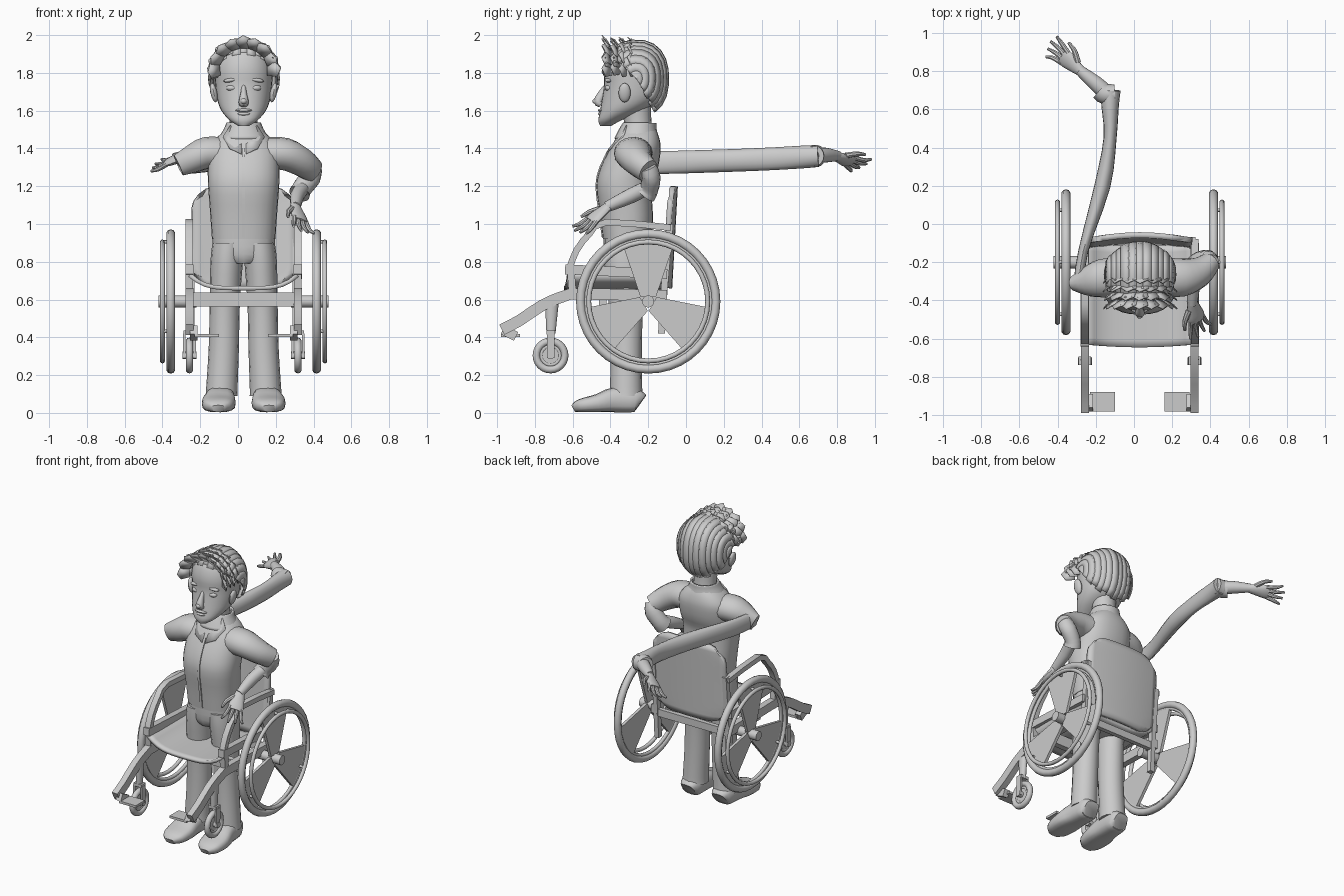
import bpy, bmesh, random
from math import sin, cos, pi, radians, copysign
from mathutils import Vector, Matrix

random.seed(4)
CX = 0.03  # shared centre line of figure and chair
X, Y, Z = Vector((1, 0, 0)), Vector((0, 1, 0)), Vector((0, 0, 1))

cube = bpy.data.objects.get("Cube")
if cube:
    bpy.data.objects.remove(cube, do_unlink=True)

grey = bpy.data.materials.new("plain grey")
grey.use_nodes = True
grey.diffuse_color = (0.6, 0.6, 0.6, 1)
grey.node_tree.nodes["Principled BSDF"].inputs["Base Color"].default_value = grey.diffuse_color


def finish(name, bm, angle=40, thick=0):
    bmesh.ops.recalc_face_normals(bm, faces=bm.faces)
    me = bpy.data.meshes.new(name)
    bm.to_mesh(me)
    bm.free()
    me.materials.append(grey)
    ob = bpy.data.objects.new(name, me)
    bpy.context.collection.objects.link(ob)
    bpy.ops.object.select_all(action="DESELECT")
    ob.select_set(True)
    bpy.context.view_layer.objects.active = ob
    bpy.ops.object.shade_smooth_by_angle(angle=radians(angle))
    if thick:
        mod = ob.modifiers.new("thickness", "SOLIDIFY")
        mod.thickness, mod.offset = thick, 0


def resample(st, steps):
    # Smooth curve through stations (x, y, z, half width, half depth)
    st = [Vector(s) for s in st]
    out = []
    for i in range(len(st) - 1):
        p0, p1, p2, p3 = st[max(i - 1, 0)], st[i], st[i + 1], st[min(i + 2, len(st) - 1)]
        for k in range(steps):
            t = k / steps
            out.append(0.5 * (2 * p1 + (p2 - p0) * t + (2 * p0 - 5 * p1 + 4 * p2 - p3) * t * t
                              + (3 * p1 - p0 - 3 * p2 + p3) * t ** 3))
    return out + [st[-1]]


def power(c, sq):
    return copysign(abs(c) ** sq, c)


def sweep(name, stations, ref=Z, n=16, steps=3, flat=False, sq=1.0, caps=True, thick=0):
    st = resample(stations, steps)
    bm, rings = bmesh.new(), []
    phase = pi / 4 if n == 4 else 0
    grow = 2 ** 0.5 if n == 4 else 1
    for i, s in enumerate(st):
        a, b = st[max(i - 1, 0)], st[min(i + 1, len(st) - 1)]
        t = Z if flat else (Vector(b[:3]) - Vector(a[:3])).normalized()
        side = t.cross(ref).normalized()
        up = side.cross(t)
        ring = []
        for k in range(n):
            a = 2 * pi * k / n + phase
            ring.append(bm.verts.new(Vector(s[:3]) + grow * (side * power(cos(a), sq) * s[3]
                                                             + up * power(sin(a), sq) * s[4])))
        rings.append(ring)
    for r, q in zip(rings, rings[1:]):
        for k in range(n):
            bm.faces.new((r[k], r[(k + 1) % n], q[(k + 1) % n], q[k]))
    if caps:
        bm.faces.new(rings[0])
        bm.faces.new(rings[-1])
    finish(name, bm, thick=thick)


def loft(name, rows, x=CX, **kw):
    # Upright body part from rows (z, y, half width, half depth)
    sweep(name, [(x, y, z, w, d) for z, y, w, d in rows], ref=Y, flat=True, **kw)


def bar(name, x, pts, half, wide):
    # Square rail following (y, z) points at a given x
    sweep(name, [(x, y, z, half, wide) for y, z in pts], ref=X, n=4, steps=2)


def box(name, loc, size):
    bm = bmesh.new()
    bmesh.ops.create_cube(bm, size=1, matrix=Matrix.Translation(loc) @ Matrix.Diagonal((*size, 1)))
    finish(name, bm)


def ball(name, loc, size, tilt=0):
    bm = bmesh.new()
    m = Matrix.Translation(loc) @ Matrix.Rotation(tilt, 4, "Y") @ Matrix.Diagonal((*size, 1))
    bmesh.ops.create_uvsphere(bm, u_segments=14, v_segments=10, radius=1, matrix=m)
    finish(name, bm)


def rod(name, x0, x1, y, z, r):
    sweep(name, [(x0, y, z, r, r), (x1, y, z, r, r)], steps=1)


def ring(name, x, y, z, major, minor, n=40, m=10):
    bm = bmesh.new()
    v = [[bm.verts.new((x + minor * sin(2 * pi * j / m),
                        y + (major + minor * cos(2 * pi * j / m)) * cos(2 * pi * i / n),
                        z + (major + minor * cos(2 * pi * j / m)) * sin(2 * pi * i / n)))
          for j in range(m)] for i in range(n)]
    for i in range(n):
        for j in range(m):
            bm.faces.new((v[i][j], v[i - 1][j], v[i - 1][j - 1], v[i][j - 1]))
    finish(name, bm, 60)


def panel(name, f, thick, n=14):
    bm = bmesh.new()
    v = [[bm.verts.new(f(2 * i / n - 1, 2 * j / n - 1)) for j in range(n + 1)] for i in range(n + 1)]
    for i in range(n):
        for j in range(n):
            bm.faces.new((v[i][j], v[i + 1][j], v[i + 1][j + 1], v[i][j + 1]))
    finish(name, bm, thick=thick)


def hand(name, wrist, fwd, across):
    # Palm plus a thumb and four spread fingers; across points to the thumb
    w, f = Vector(wrist), Vector(fwd).normalized()
    a = (Vector(across) - f * f.dot(Vector(across))).normalized()
    nrm = f.cross(a)
    at = lambda u, v, h=0: tuple(w + f * u + a * v + nrm * h)
    sweep(name + "_palm", [(*at(u, 0), p, q) for u, p, q in
          ((-.02, .026, .024), (.04, .04, .022), (.09, .05, .02), (.12, .045, .014))], ref=nrm, n=12)
    for k in range(4):
        v, reach = .036 - k * .024, .22 - abs(k - 1.2) * .015
        sweep(f"{name}_finger_{k + 1}", [(*at(.1, v), .013, .013), (*at(.16, v * 1.4, .008), .012, .012),
              (*at(reach, v * 1.9), .007, .007)], ref=nrm, n=8)
    sweep(name + "_thumb", [(*at(.03, .03), .017, .016), (*at(.08, .07), .014, .013),
          (*at(.13, .085), .008, .008)], ref=nrm, n=8)


# Wheelchair, both sides
WY, WZ = -0.2, 0.59
for s, side in ((-1, "right"), (1, "left")):
    x = lambda d: CX + s * d
    ring(side + "_tyre", x(.386), WY, WZ, .358, .024)
    ring(side + "_wheel_rim", x(.386), WY, WZ, .333, .012)
    ring(side + "_hand_rim", x(.43), WY, WZ, .315, .013)
    rod(side + "_hub", x(.25), x(.45), WY, WZ, .032)
    bm = bmesh.new()
    for k in range(3):
        mid = pi / 2 + k * 2 * pi / 3
        pts = [(.05, -1), (.05, 1)] + [(.335, .42 - .14 * i) for i in range(7)]
        fan = [[bm.verts.new((x(.386) + e, WY + r * cos(mid + a), WZ + r * sin(mid + a)))
                for r, a in pts] for e in (-.01, .01)]
        bm.faces.new(fan[0])
        bm.faces.new(fan[1])
        for i in range(len(pts)):
            bm.faces.new((fan[0][i], fan[0][i - 1], fan[1][i - 1], fan[1][i]))
    finish(side + "_wheel_blades", bm)
    for k in range(3):
        a = pi / 2 + k * 2 * pi / 3
        rod(f"{side}_rim_peg_{k}", x(.386), x(.43), WY + .315 * cos(a), WZ + .315 * sin(a), .009)

    bar(side + "_armrest", x(.287), [(-.08, .98), (-.42, 1.01), (-.51, .95), (-.58, .86), (-.615, .77)], .017, .02)
    bar(side + "_seat_rail", x(.287), [(-.64, .76), (-.1, .735)], .026, .022)
    bar(side + "_lower_rail", x(.287), [(-.1, .62), (-.55, .63), (-.64, .62), (-.76, .57), (-.88, .49), (-.975, .44)], .03, .021)
    bar(side + "_back_post", x(.275), [(-.13, .42), (-.115, .66), (-.085, 1.0)], .018, .016)
    bar(side + "_front_post", x(.287), [(-.61, .76), (-.6, .62)], .02, .02)
    box(side + "_footplate", (x(.195), -.93, .41), (.13, .1, .016))
    bar(side + "_footplate_hanger", x(.265), [(-.97, .44), (-.9, .405)], .025, .02)

    ring(side + "_caster_tyre", x(.287), -.717, .304, .075, .02, 24)
    ring(side + "_caster_rim", x(.287), -.717, .304, .05, .01, 24)
    rod(side + "_caster_disc", x(.28), x(.294), -.717, .304, .05)
    rod(side + "_caster_axle", x(.25), x(.324), -.717, .304, .02)
    for e in (-.028, .028):
        bar(side + "_caster_fork", x(.287 + e), [(-.717, .29), (-.715, .42)], .02, .006)
    box(side + "_fork_bridge", (x(.287), -.715, .425), (.064, .045, .02))
    loft(side + "_caster_stem", [(.42, -.715, .02, .024), (.58, -.71, .022, .036)], x=x(.287), steps=1)

box("front_crossbar", (CX, -.44, .6), (.56, .04, .075))
box("rear_crossbar", (CX, -.12, .6), (.56, .03, .05))
panel("seat", lambda u, v: (CX + .285 * u, -.365 + .265 * v - .015 * (1 - u * u),
                            .73 - .07 * (1 - u ** 4)), .022)
panel("backrest", lambda u, v: (CX + u * .275 * (1 - .16 * abs(v) ** 10), -.112 + .03 * (v + 1) / 2
                                + .024 * (1 - u * u), .93 + .27 * v - .05 * abs(u) ** 8 * v), .03)

# Legs, shoes and hips
for s, side in ((-1, "right"), (1, "left")):
    sweep(side + "_trouser_leg", [(CX + s * d, -.317, z, w, h) for z, d, w, h in
          ((.09, .117, .085, .088), (.14, .115, .083, .085), (.35, .105, .08, .083),
           (.58, .1, .08, .092), (.8, .09, .086, .117), (.9, .08, .085, .12))], ref=Y, flat=True)
    sweep(side + "_shoe", [(CX + s * (.12 + d), y, h + .003, w, h) for y, d, w, h in
          ((-.24, 0, .05, .05), (-.27, 0, .07, .062), (-.38, .005, .078, .066), (-.47, .012, .09, .048),
           (-.56, .015, .075, .035), (-.597, .015, .035, .02))], sq=.7)
loft("hips", [(.79, -.315, .07, .1), (.84, -.315, .155, .118), (.96, -.315, .166, .122)], sq=.85)

# Jacket, zip, collar and neck
loft("jacket", [(.92, -.31, .168, .13), (1.05, -.315, .177, .14), (1.2, -.328, .188, .146),
                (1.3, -.3, .19, .152), (1.4, -.268, .182, .134), (1.46, -.255, .14, .112),
                (1.5, -.25, .09, .09)], n=28, sq=.85)
bar("zip", CX, [(-.442, .93), (-.458, 1.05), (-.476, 1.2), (-.455, 1.3), (-.405, 1.4)], .004, .008)
loft("neck", [(1.45, -.25, .08, .08), (1.54, -.255, .074, .072), (1.64, -.27, .08, .085)])
loft("collar", [(1.45, -.262, .13, .112), (1.5, -.255, .1, .094), (1.535, -.245, .086, .082)],
     caps=False, thick=.012, n=20)
for s, side in ((-1, "right"), (1, "left")):
    bm = bmesh.new()
    flap = ((.07, -.31, 1.52), (.11, -.335, 1.46), (.075, -.4, 1.4), (.012, -.42, 1.37), (.012, -.36, 1.45))
    bm.faces.new([bm.verts.new((CX + s * a, y, z)) for a, y, z in flap])
    finish(side + "_lapel", bm, thick=.014)

# Left arm, bent toward the wheel
sweep("left_upper_sleeve", [(.15, -.275, 1.375, .1, .085), (.25, -.28, 1.37, .1, .086),
      (.34, -.25, 1.325, .08, .076), (.4, -.2, 1.28, .055, .065)])
sweep("left_lower_sleeve", [(.405, -.2, 1.3, .04, .045), (.385, -.185, 1.25, .05, .056),
      (.34, -.195, 1.19, .05, .054), (.325, -.215, 1.16, .056, .06)])
sweep("left_forearm", [(.35, -.19, 1.2, .036, .036), (.315, -.29, 1.15, .038, .04), (.305, -.42, 1.09, .026, .028)])
hand("left_hand", (.305, -.415, 1.09), (.2, -.68, -.55), (-.7, -.4, .3))

# Right arm, stretched out behind
sweep("right_shoulder", [(-.09, -.275, 1.375, .1, .085), (-.17, -.285, 1.375, .1, .085),
      (-.24, -.3, 1.345, .08, .075), (-.315, -.31, 1.31, .04, .058)])
sweep("right_long_sleeve", [(-.29, -.33, 1.325, .03, .055), (-.265, -.14, 1.325, .026, .06),
      (-.165, .2, 1.335, .042, .06), (-.125, .45, 1.345, .034, .06), (-.125, .62, 1.355, .046, .06),
      (-.122, .7, 1.36, .052, .058)])
sweep("right_cuff", [(-.1, .68, 1.36, .05, .055), (-.15, .68, 1.36, .055, .058), (-.18, .7, 1.36, .05, .056)])
sweep("right_forearm", [(-.12, .665, 1.36, .042, .042), (-.2, .735, 1.365, .04, .04), (-.285, .805, 1.36, .027, .027)])
hand("right_hand", (-.285, .805, 1.355), (-.75, .62, -.22), (.5, .6, .45))

# Head and face
loft("head", [(1.52, -.425, .03, .03), (1.55, -.402, .075, .062), (1.6, -.34, .118, .115),
              (1.66, -.295, .14, .15), (1.74, -.28, .15, .154), (1.82, -.275, .153, .16),
              (1.9, -.27, .132, .14), (1.95, -.27, .08, .09)], n=28, sq=.95)
sweep("nose", [(CX, -.415, 1.74, .012, .012), (CX, -.438, 1.7, .015, .02), (CX, -.465, 1.65, .026, .024),
               (CX, -.45, 1.632, .024, .016)], ref=Y, n=12)
ball("nose_tip", (CX, -.475, 1.65), (.018, .02, .016))
ball("upper_lip", (CX, -.447, 1.602), (.045, .02, .009))
ball("lower_lip", (CX, -.447, 1.583), (.036, .02, .01))
ball("chin", (CX, -.438, 1.545), (.04, .025, .024))
for s, side in ((-1, "right"), (1, "left")):
    ball(side + "_eye", (CX + s * .062, -.408, 1.72), (.032, .022, .017))
    ball(side + "_brow", (CX + s * .066, -.408, 1.762), (.042, .022, .012), s * .15)
    ball(side + "_ear", (CX + s * .158, -.325, 1.695), (.018, .032, .052), s * .2)

# Hair locks: overlapping bands running from the brow over the crown to the nape
bm = bmesh.new()
locks = 15
for i in range(locks):
    mid = radians(-84 + 168 * i / (locks - 1))
    grow = random.uniform(.99, 1.04)
    start, end = 38 + random.uniform(-4, 4), 236 + random.uniform(-5, 5)
    rows = []
    for k in range(13):
        phi = radians(start + (end - start) * k / 12)
        rows.append([bm.verts.new((CX + .182 * grow * sin(mid + w),
                                   -.265 - .165 * grow * cos(mid + w) * power(cos(phi), .85),
                                   1.77 + .195 * grow * cos(mid + w) * power(sin(phi), .85)))
                     for w in (-.12, 0, .12)])
    for p, q in zip(rows, rows[1:]):
        for j in range(2):
            bm.faces.new((p[j], p[j + 1], q[j + 1], q[j]))
finish("hair_locks", bm, 30, thick=.012)

# Upswept fringe tufts in rows
for row in range(4):
    bm = bmesh.new()
    y0 = -.395 + row * .045
    for k in range(9):
        mid = radians(2 + 22 * k + random.uniform(-5, 5))
        tip = random.uniform(1, 1.08) - .01 * row
        quad = []
        for a, r, dy in ((-.24, .7, 0), (.24, .7, 0), (.27, .95, -.03), (.05, tip, -.05), (-.22, .98, -.03)):
            quad.append(bm.verts.new((CX + .185 * r * cos(mid + a), y0 + dy, 1.815 + .17 * r * sin(mid + a))))
        bm.faces.new(quad)
    finish(f"fringe_row_{row + 1}", bm, 10, thick=.006)
